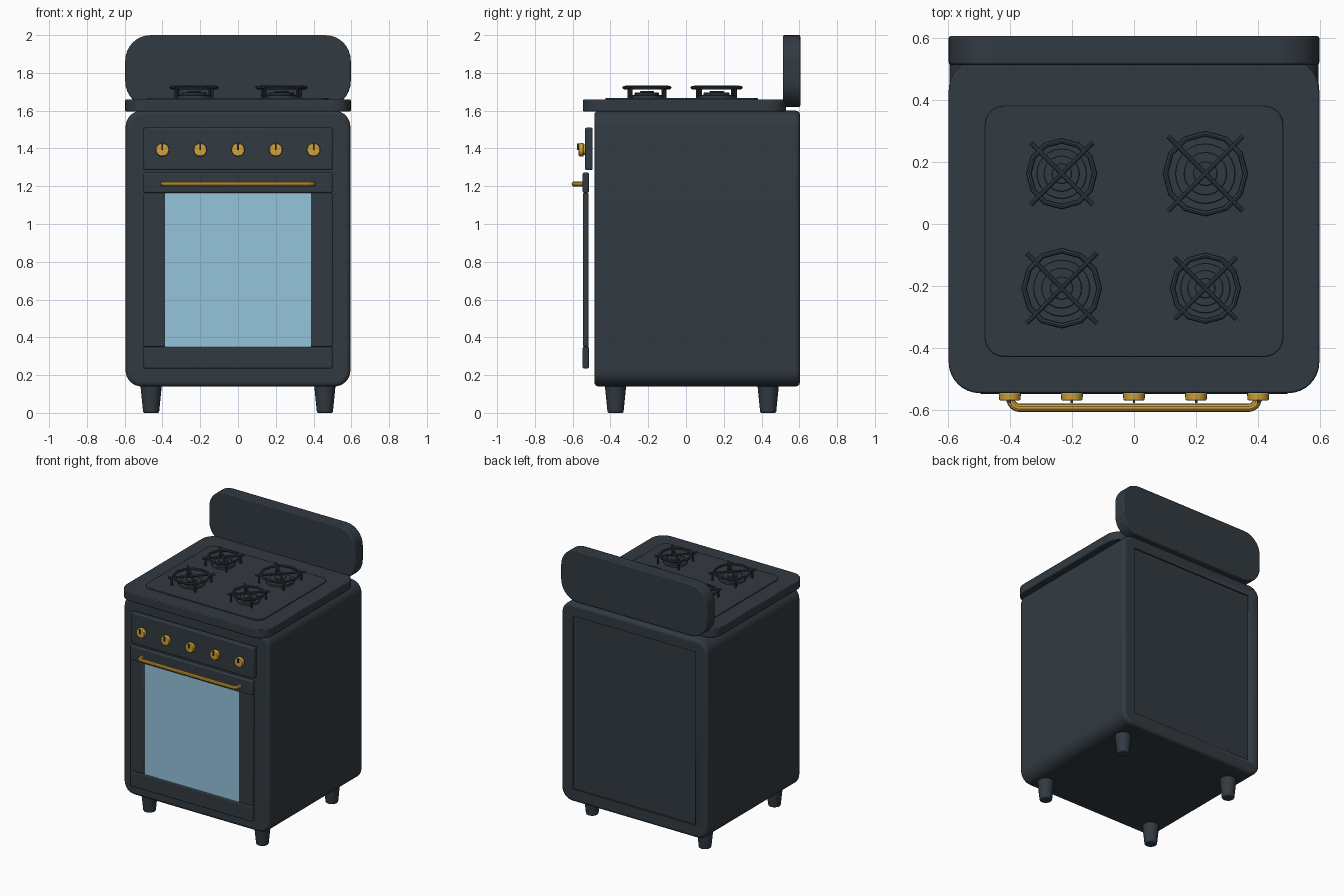
import bpy, bmesh, math
from mathutils import Vector

if "Cube" in bpy.data.objects:
    bpy.data.objects.remove(bpy.data.objects["Cube"])


def material(name, rgb):
    m = bpy.data.materials.new(name)
    m.diffuse_color = (*rgb, 1)
    m.use_nodes = True
    m.node_tree.nodes["Principled BSDF"].inputs["Base Color"].default_value = m.diffuse_color
    return m


SLATE = material("dark slate enamel", (0.031, 0.042, 0.053))
GOLD = material("brass", (0.64, 0.36, 0.04))
GLASS = material("blue glass", (0.30, 0.55, 0.72))


def finish(obj, name, mat, bevel=0, segments=3):
    obj.name = name
    obj.data.materials.clear()
    obj.data.materials.append(mat)
    if bevel:
        mod = obj.modifiers.new("soft edges", 'BEVEL')
        mod.width, mod.segments = bevel, segments
        mod.limit_method, mod.angle_limit = 'ANGLE', math.radians(40)
    bpy.ops.object.select_all(action='DESELECT')
    obj.select_set(True)
    bpy.context.view_layer.objects.active = obj
    bpy.ops.object.shade_smooth_by_angle(angle=math.radians(35))
    return obj


def slab(name, u, v, depth, axis, radius, mat, bevel=0, segments=3):
    """Rounded rectangle over ranges u, v, extruded over depth along y or z."""
    def place(a, b, d):
        return (a, d, b) if axis == 'y' else (a, b, d)
    pts = []
    if radius:
        for cx, cy, start in ((u[1] - radius, v[1] - radius, 0), (u[0] + radius, v[1] - radius, 90),
                              (u[0] + radius, v[0] + radius, 180), (u[1] - radius, v[0] + radius, 270)):
            for i in range(9):
                t = math.radians(start + 90 * i / 8)
                pts.append((cx + radius * math.cos(t), cy + radius * math.sin(t)))
    else:
        pts = [(u[1], v[1]), (u[0], v[1]), (u[0], v[0]), (u[1], v[0])]
    bm = bmesh.new()
    low = [bm.verts.new(place(a, b, depth[0])) for a, b in pts]
    high = [bm.verts.new(place(a, b, depth[1])) for a, b in pts]
    bm.faces.new(low)
    bm.faces.new(high)
    for i in range(len(pts)):
        j = (i + 1) % len(pts)
        bm.faces.new((low[i], low[j], high[j], high[i]))
    bmesh.ops.recalc_face_normals(bm, faces=bm.faces)
    mesh = bpy.data.meshes.new(name)
    bm.to_mesh(mesh)
    bm.free()
    obj = bpy.data.objects.new(name, mesh)
    bpy.context.collection.objects.link(obj)
    return finish(obj, name, mat, bevel, segments)


def cone(name, start, end, r1, r2, mat, sides=24, bevel=0):
    start, end = Vector(start), Vector(end)
    d = end - start
    bpy.ops.mesh.primitive_cone_add(vertices=sides, radius1=r1, radius2=r2, depth=d.length,
                                    location=(start + end) / 2,
                                    rotation=d.to_track_quat('Z', 'Y').to_euler())
    return finish(bpy.context.object, name, mat, bevel, 2)


def ring(name, loc, radius, tube, sides):
    bpy.ops.mesh.primitive_torus_add(location=loc, major_radius=radius, minor_radius=tube,
                                     major_segments=sides, minor_segments=8)
    return finish(bpy.context.object, name, SLATE)


# Cabinet, with a shallow recessed rectangle in its back
body = slab("oven_body", (-0.595, 0.595), (0.14, 1.6), (-0.485, 0.603), 'y', 0.085, SLATE, 0.022, 4)
cutter = slab("back_recess_cutter", (-0.5, 0.5), (0.235, 1.51), (0.593, 0.7), 'y', 0, SLATE)
cutter.hide_render = True
cutter.hide_set(True)
cut = body.modifiers.new("back recess", 'BOOLEAN')
cut.object, cut.operation, cut.solver = cutter, 'DIFFERENCE', 'EXACT'

# Cooktop, raised hob plate and splashback
slab("cooktop", (-0.597, 0.597), (-0.545, 0.53), (1.595, 1.66), 'z', 0.1, SLATE, 0.006, 2)
slab("hob_plate", (-0.48, 0.48), (-0.427, 0.38), (1.655, 1.668), 'z', 0.06, SLATE, 0.003, 2)
slab("splashback", (-0.597, 0.597), (1.62, 2.0), (0.513, 0.605), 'y', 0.135, SLATE, 0.007, 2)

# Tapered feet
for x in (-0.46, 0.46):
    for y in (-0.373, 0.435):
        cone("foot", (x, y, 0), (x, y, 0.15), 0.042, 0.057, SLATE, 24, 0.007)

# Control panel and door frame around the window
slab("control_panel", (-0.5, 0.5), (1.285, 1.51), (-0.534, -0.494), 'y', 0, SLATE, 0.008)
slab("door_top_rail", (-0.5, 0.5), (1.165, 1.272), (-0.547, -0.514), 'y', 0, SLATE, 0.008)
slab("door_bottom_rail", (-0.5, 0.5), (0.235, 0.35), (-0.547, -0.514), 'y', 0, SLATE, 0.008)
for u in ((-0.5, -0.385), (0.385, 0.5)):
    slab("door_stile", u, (0.35, 1.165), (-0.545, -0.516), 'y', 0, SLATE, 0.006)
slab("door_window", (-0.388, 0.388), (0.35, 1.165), (-0.54, -0.518), 'y', 0, GLASS)

# Control knobs: scalloped brass with a dark pointer
for i in range(5):
    x, z = -0.4 + 0.2 * i, 1.393
    cone("knob_collar", (x, -0.53, z), (x, -0.545, z), 0.027, 0.027, GOLD)
    cone("knob", (x, -0.543, z), (x, -0.568, z), 0.036, 0.034, GOLD, 20, 0.003)
    slab("knob_pointer", (x - 0.004, x + 0.004), (z, z + 0.032), (-0.577, -0.565), 'y', 0, SLATE)

# Door handle: one bent brass tube
curve = bpy.data.curves.new("door_handle", 'CURVE')
curve.dimensions = '3D'
curve.bevel_depth, curve.bevel_resolution, curve.use_fill_caps = 0.0135, 3, True
path = [(0.398, -0.535)]
for i in range(7):
    t = math.radians(15 * i)
    path.append((0.368 + 0.03 * math.cos(t), -0.562 - 0.03 * math.sin(t)))
path = [(-x, y) for x, y in path] + path[::-1]
spline = curve.splines.new('POLY')
spline.points.add(len(path) - 1)
for p, (x, y) in zip(spline.points, path):
    p.co = (x, y, 1.212, 1)
handle = bpy.data.objects.new("door_handle", curve)
bpy.context.collection.objects.link(handle)
bpy.ops.object.select_all(action='DESELECT')
handle.select_set(True)
bpy.context.view_layer.objects.active = handle
bpy.ops.object.convert(target='MESH')
finish(bpy.context.object, "door_handle", GOLD)

# Burners: stepped caps under a ring grate with crossed bars on legs
for x, y, r in ((-0.233, 0.162, 0.115), (0.23, 0.162, 0.138),
                (-0.233, -0.207, 0.13), (0.23, -0.207, 0.115)):
    cone("burner_base", (x, y, 1.66), (x, y, 1.683), r * 0.7, r * 0.7, SLATE, 24, 0.003)
    cone("burner_head", (x, y, 1.68), (x, y, 1.695), r * 0.5, r * 0.5, SLATE, 24, 0.003)
    cone("burner_cap", (x, y, 1.69), (x, y, 1.703), r * 0.28, r * 0.28, SLATE, 24, 0.003)
    ring("grate_ring", (x, y, 1.722), r - 0.009, 0.009, 12)
    d = r * 0.87
    for s in (-1, 1):
        cone("grate_bar", (x - d, y - s * d, 1.724), (x + d, y + s * d, 1.724), 0.008, 0.008, SLATE, 10)
        for k in (-1, 1):
            e = d * 0.84
            cone("grate_leg", (x + k * e, y + s * e, 1.66), (x + k * e, y + s * e, 1.724),
                 0.008, 0.008, SLATE, 10)
